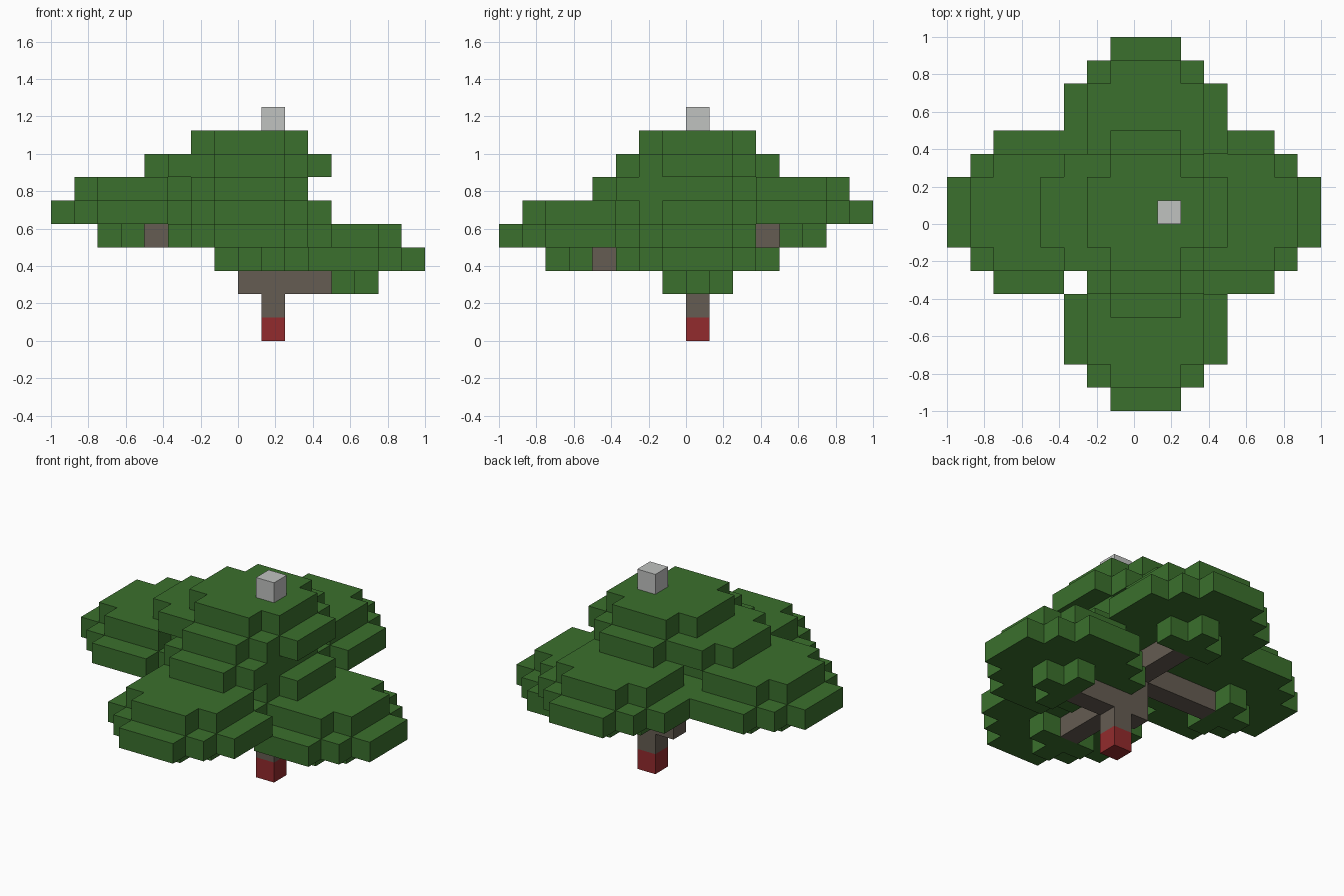
import bpy, bmesh
from mathutils import Vector

if "Cube" in bpy.data.objects:
    bpy.data.objects.remove(bpy.data.objects["Cube"], do_unlink=True)

UNIT = 0.125
HALF = 8                      # grid is 16 blocks wide
REACH = {1: 1, 2: 3, 3: 4}    # corner cut of each disc radius


def material(name, rgb):
    m = bpy.data.materials.new(name)
    m.use_nodes = True
    m.diffuse_color = (*rgb, 1)
    m.node_tree.nodes["Principled BSDF"].inputs["Base Color"].default_value = (*rgb, 1)
    return m


GREEN = material("leaf green", (0.043, 0.162, 0.026))
BROWN = material("bark brown", (0.130, 0.107, 0.084))
RED = material("base red", (0.290, 0.024, 0.026))
WHITE = material("tip white", (0.53, 0.54, 0.53))

owner = {}      # block -> part name
parts = {}      # part name -> material


def fill(part, mat, cells):
    parts[part] = mat
    for c in cells:
        owner.setdefault(tuple(c), part)


def box(x, y, z):
    return [(i, j, k) for i in range(x[0], x[1] + 1)
            for j in range(y[0], y[1] + 1) for k in range(z[0], z[1] + 1)]


def disc(cx, cy, k, r):
    span = range(-r, r + 1)
    return [(cx + a, cy + b, k) for a in span for b in span
            if abs(a) + abs(b) <= REACH[r]]


# Base, tip, trunk and the four branches
fill("trunk_base", RED, [(9, 8, 0)])
fill("tree_tip", WHITE, [(9, 8, 9)])
fill("trunk", BROWN, box((9, 9), (8, 8), (1, 2)) + box((8, 8), (8, 8), (2, 6)))
fill("left_branch", BROWN, box((9, 11), (8, 8), (2, 2)))
fill("front_branch", BROWN, box((8, 8), (4, 8), (3, 3)))
fill("right_branch", BROWN, box((4, 8), (8, 8), (4, 4)))
fill("back_branch", BROWN, box((8, 8), (8, 11), (4, 4)))

# Leaf pads: small underside, wide middle, smaller top, inner step by the crown
for name, pad, inner, low in (("left", (12, 8), (9, 8), 2),
                              ("front", (8, 3), (8, 6), 3),
                              ("right", (3, 8), (6, 8), 4),
                              ("back", (8, 12), (8, 9), 4)):
    cells = []
    for step, r in enumerate((1, 3, 2)):
        cells += disc(*pad, low + step, r)
    fill(name + "_leaf_pad", GREEN, cells + disc(*inner, low + 3, 2))

# Crown
fill("crown_leaves", GREEN, disc(8, 8, 6, 2) + disc(8, 8, 7, 3) + disc(8, 8, 8, 2))


def build(part, mat):
    bm = bmesh.new()
    for cell in [c for c, p in owner.items() if p == part]:
        mid = Vector(cell) + Vector((0.5, 0.5, 0.5))
        for axis in range(3):
            for sign in (-1, 1):
                n = Vector((0, 0, 0))
                n[axis] = sign
                if tuple(int(v) for v in Vector(cell) + n) in owner:
                    continue
                # One outward face on each exposed side of a block
                u = Vector((0, 0, 0))
                u[(axis + 1) % 3] = 0.5
                w = n.cross(u)
                corners = (-u - w, u - w, u + w, w - u)
                pts = [mid + n / 2 + c - Vector((HALF, HALF, 0)) for c in corners]
                bm.faces.new([bm.verts.new(p * UNIT) for p in pts])
    bmesh.ops.remove_doubles(bm, verts=bm.verts, dist=0.001)
    bmesh.ops.dissolve_limit(bm, angle_limit=0.01, verts=bm.verts, edges=bm.edges)
    mesh = bpy.data.meshes.new(part)
    bm.to_mesh(mesh)
    bm.free()
    mesh.materials.append(mat)
    bpy.context.collection.objects.link(bpy.data.objects.new(part, mesh))


for part, mat in parts.items():
    build(part, mat)
